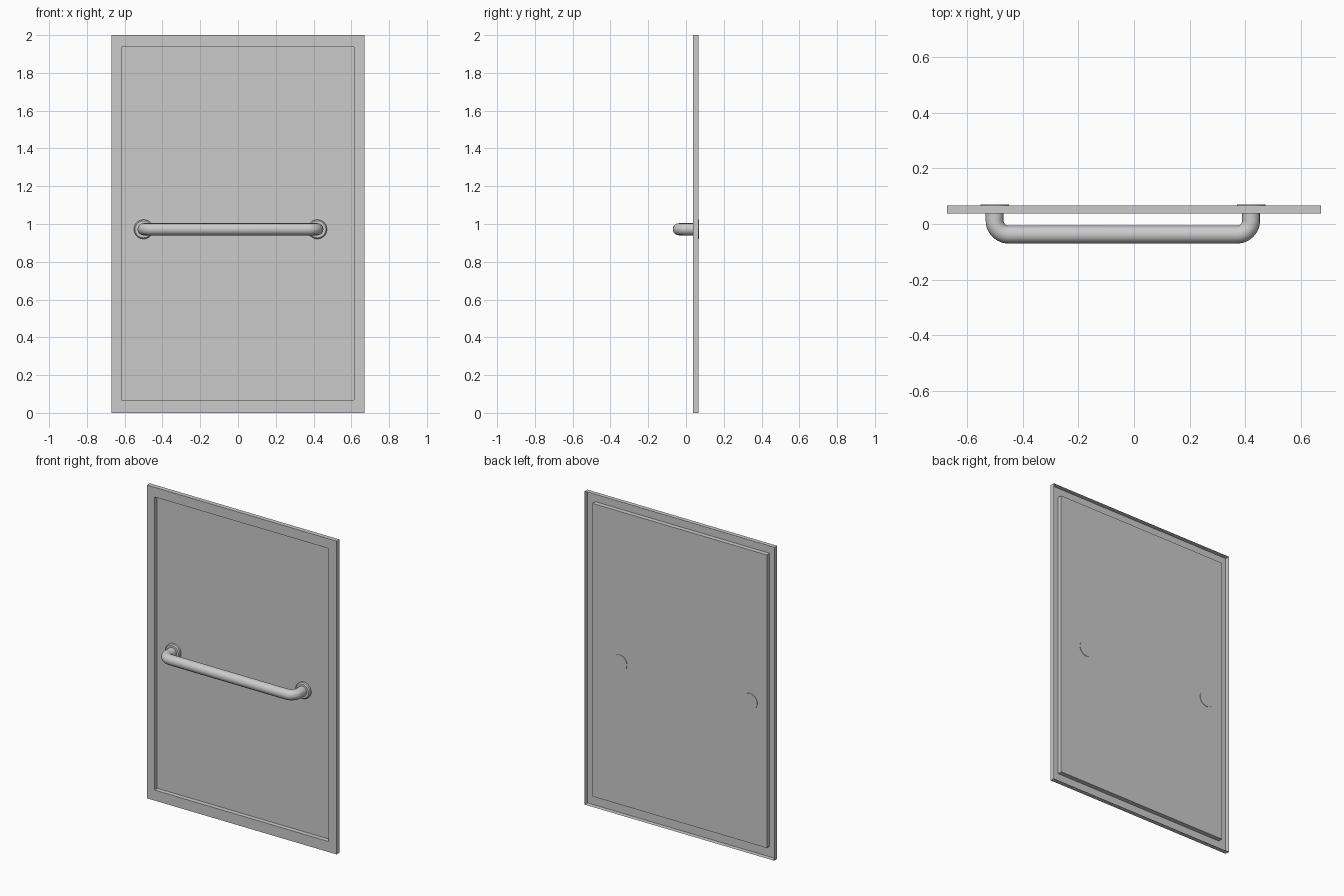
import bpy, bmesh, math

if "Cube" in bpy.data.objects:
    bpy.data.objects.remove(bpy.data.objects["Cube"])

FRONT, BACK = 0.038, 0.067           # sheet face and rear plane (y)
LEFT, RIGHT, HEIGHT = -0.50, 0.42, 0.972   # handle mounts
TUBE_R, BAR_Y, BEND = 0.032, -0.038, 0.05


def link(obj):
    bpy.context.collection.objects.link(obj)
    bpy.ops.object.select_all(action='DESELECT')
    obj.select_set(True)
    bpy.context.view_layer.objects.active = obj
    return obj


# Pressed sheet panel: outer skirt, front border, recess walls, recessed face
def make_panel():
    bm = bmesh.new()

    def ring(x0, x1, z0, z1, y):
        return [bm.verts.new((x, y, z)) for x, z in
                ((x0, z0), (x1, z0), (x1, z1), (x0, z1))]

    rings = [ring(-0.67, 0.67, 0, 2, BACK),
             ring(-0.67, 0.67, 0, 2, FRONT),
             ring(-0.618, 0.614, 0.067, 1.938, FRONT),
             ring(-0.618, 0.614, 0.067, 1.938, BACK)]
    for a, b in zip(rings, rings[1:]):
        for i in range(4):
            j = (i + 1) % 4
            bm.faces.new((a[i], a[j], b[j], b[i]))
    bm.faces.new(rings[-1])
    mesh = bpy.data.meshes.new("door_panel")
    bm.to_mesh(mesh)
    bm.free()
    link(bpy.data.objects.new("door_panel", mesh))


# Bent tube handle swept along a U-shaped path
def make_handle():
    path = [(LEFT, 0.06)]
    cy = BAR_Y + BEND
    for cx, start in ((LEFT + BEND, math.pi), (RIGHT - BEND, 1.5 * math.pi)):
        for k in range(13):
            a = start + k / 12 * math.pi / 2
            path.append((cx + BEND * math.cos(a), cy + BEND * math.sin(a)))
    path.append((RIGHT, 0.06))

    curve = bpy.data.curves.new("handle_bar", 'CURVE')
    curve.dimensions = '3D'
    curve.bevel_depth = TUBE_R
    curve.bevel_resolution = 6
    curve.use_fill_caps = True
    spline = curve.splines.new('POLY')
    spline.points.add(len(path) - 1)
    for p, (x, y) in zip(spline.points, path):
        p.co = (x, y, HEIGHT, 1)
    link(bpy.data.objects.new("handle_bar", curve))
    bpy.ops.object.convert(target='MESH')
    bpy.ops.object.shade_smooth_by_angle(angle=math.radians(40))


# Round mounting flange with a chamfered front rim
def make_flange(name, x):
    bm = bmesh.new()
    n = 40
    rings = [[bm.verts.new((x + r * math.cos(2 * math.pi * i / n), y,
                            HEIGHT + r * math.sin(2 * math.pi * i / n)))
              for i in range(n)]
             for r, y in ((0.051, 0.07), (0.051, 0.054), (0.045, 0.048))]
    for a, b in zip(rings, rings[1:]):
        for i in range(n):
            j = (i + 1) % n
            bm.faces.new((a[i], a[j], b[j], b[i]))
    bm.faces.new(rings[0])
    bm.faces.new(rings[-1])
    bmesh.ops.recalc_face_normals(bm, faces=bm.faces)
    mesh = bpy.data.meshes.new(name)
    bm.to_mesh(mesh)
    bm.free()
    link(bpy.data.objects.new(name, mesh))
    bpy.ops.object.shade_smooth_by_angle(angle=math.radians(30))


make_panel()
make_handle()
make_flange("left_flange", LEFT)
make_flange("right_flange", RIGHT)
